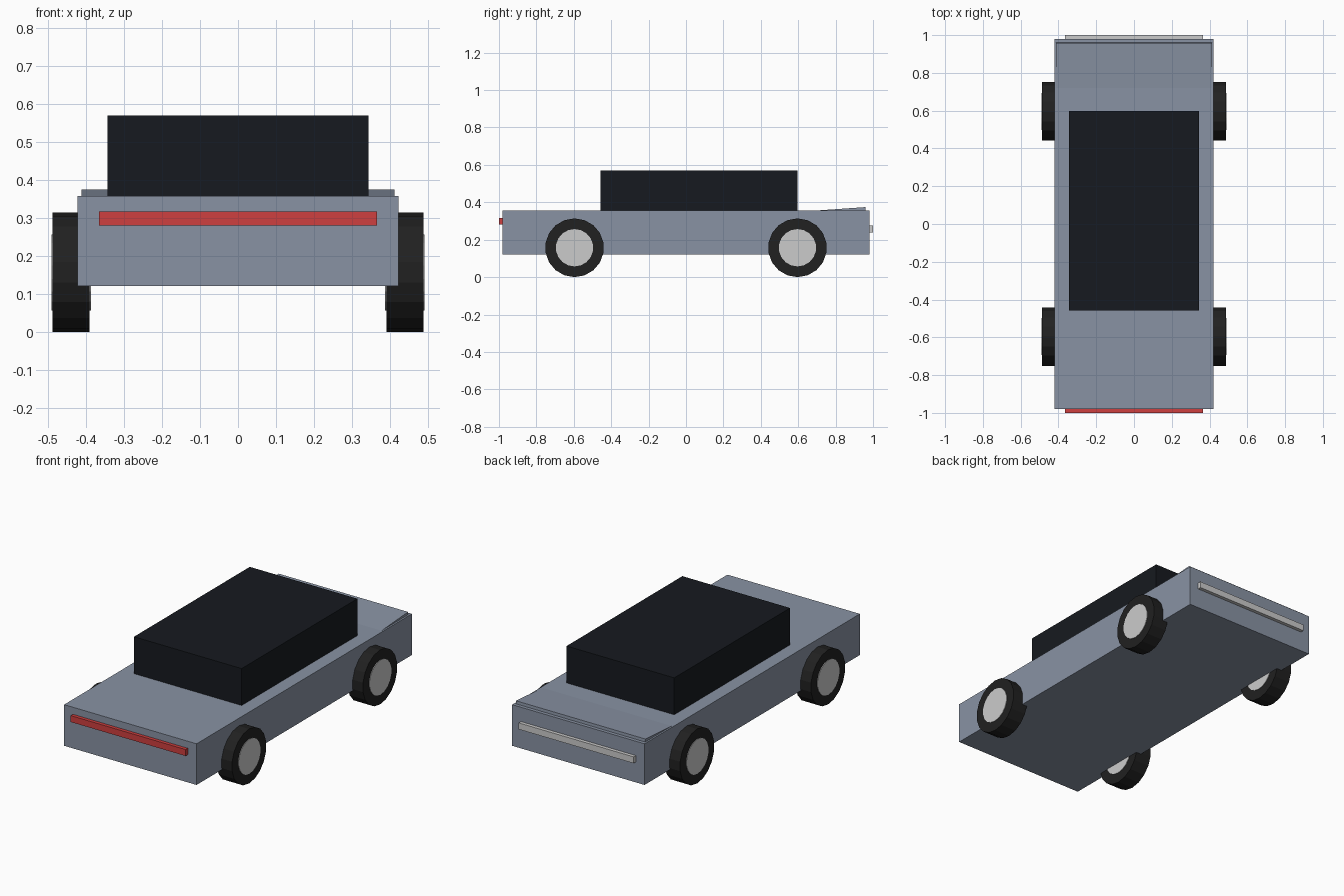
import bpy
from math import pi, radians

if "Cube" in bpy.data.objects:
    bpy.data.objects.remove(bpy.data.objects["Cube"])


def material(name, rgb):
    mat = bpy.data.materials.new(name)
    mat.diffuse_color = (*rgb, 1)
    mat.use_nodes = True
    mat.node_tree.nodes["Principled BSDF"].inputs["Base Color"].default_value = mat.diffuse_color
    return mat


paint = material("slate_paint", (0.25, 0.29, 0.37))
glass = material("dark_glass", (0.008, 0.01, 0.014))
rubber = material("rubber", (0.015, 0.015, 0.015))
red = material("red_light", (0.62, 0.05, 0.05))


def finish(name, mat):
    obj = bpy.context.object
    obj.name = name
    if mat:
        obj.data.materials.append(mat)
    return obj


def box(name, centre, size, mat=None, tilt=0):
    bpy.ops.mesh.primitive_cube_add(size=1, location=centre, rotation=(tilt, 0, 0))
    obj = finish(name, mat)
    obj.scale = size
    return obj


def disc(name, centre, radius, width, mat=None):
    # axle along x, a corner pointing straight up
    bpy.ops.mesh.primitive_cylinder_add(vertices=18, radius=radius, depth=width,
                                        location=centre, rotation=(pi / 2, 0, pi / 2))
    return finish(name, mat)


# Body slab and cabin
box("body", (0, 0, 0.239), (0.844, 1.96, 0.237), paint)
box("cabin", (0, 0.07, 0.458), (0.686, 1.054, 0.224), glass)

# Slightly raised, tilted panel on the deck
box("deck_panel", (0, 0.755, 0.35), (0.824, 0.41, 0.02), paint, radians(4))

# Light bars across both ends
box("red_light_bar", (0, -0.985, 0.2985), (0.732, 0.03, 0.037), red)
box("grey_light_bar", (0, 0.985, 0.2565), (0.732, 0.03, 0.037))

# Four wheels with hubs standing slightly proud of the tyres
for side, sx in (("left", -1), ("right", 1)):
    for end, sy in (("front", -1), ("back", 1)):
        centre = (sx * 0.439, sy * 0.596, 0.157)
        disc(f"{end}_{side}_tyre", centre, 0.157, 0.098, rubber)
        disc(f"{end}_{side}_hub", centre, 0.1, 0.104)
